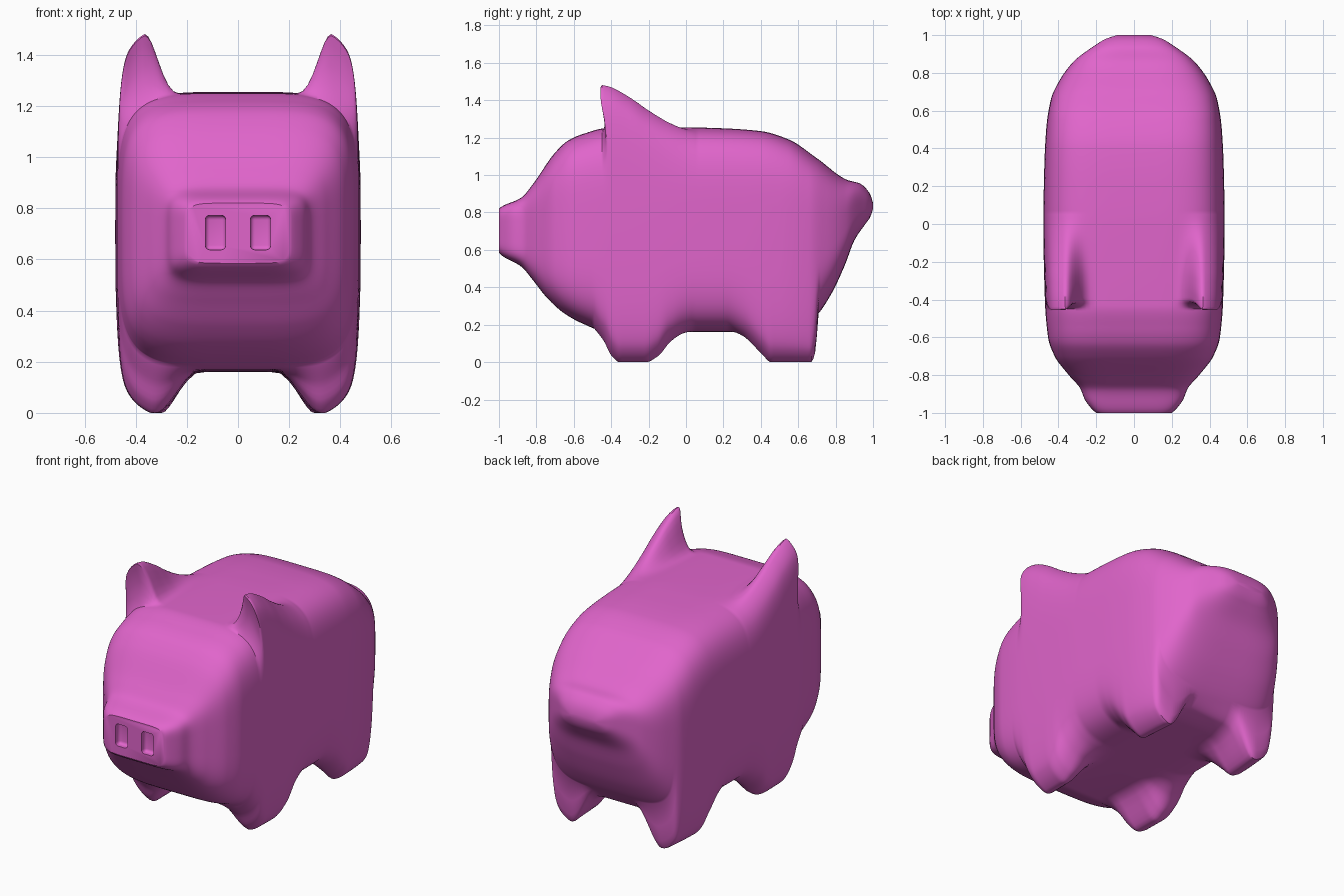
import bpy
import bmesh
import math
from mathutils import Matrix

old = bpy.data.objects.get("Cube")
if old:
    bpy.data.objects.remove(old, do_unlink=True)

pink = bpy.data.materials.new("pig pink")
pink.use_nodes = True
colour = (0.75, 0.13, 0.6, 1)
pink.diffuse_color = colour
pink.node_tree.nodes["Principled BSDF"].inputs["Base Color"].default_value = colour


def smoothstep(value, low, high):
    t = min(max((value - low) / (high - low), 0), 1)
    return t * t * (3 - 2 * t)


def smooth_curve(points):
    """Return a function that follows the points smoothly without overshoot."""
    steps = [(b[1] - a[1]) / (b[0] - a[0]) for a, b in zip(points, points[1:])]
    slopes = [steps[0]]
    for a, b in zip(steps, steps[1:]):
        slopes.append(2 * a * b / (a + b) if a * b > 0 else 0)
    slopes.append(steps[-1])

    def evaluate(y):
        if y <= points[0][0]:
            return points[0][1]
        for i in range(len(steps)):
            (start, a), (end, b) = points[i], points[i + 1]
            if y <= end:
                span = end - start
                t = (y - start) / span
                s = smoothstep(t, 0, 1)
                ease_in = t * (1 - t) * (1 - t) * span * slopes[i]
                ease_out = t * t * (t - 1) * span * slopes[i + 1]
                return a + (b - a) * s + ease_in + ease_out
        return points[-1][1]

    return evaluate


# Body outline along its length: back line, belly line and half width
back_line = smooth_curve([
    (-1, .82), (-.985, .832), (-.88, .88), (-.82, .95), (-.7, 1.12), (-.63, 1.185),
    (-.55, 1.22), (-.43, 1.25), (0, 1.255), (.2, 1.25), (.4, 1.235), (.55, 1.19),
    (.7, 1.09), (.86, .975), (.93, .955), (.97, .92), (.99, .885), (1, .85)])
belly_line = smooth_curve([
    (-1, .585), (-.985, .57), (-.88, .51), (-.82, .44), (-.74, .34), (-.65, .26),
    (-.55, .205), (-.45, .17), (0, .16), (.5, .16), (.62, .18), (.7, .25),
    (.78, .37), (.85, .52), (.9, .65), (.96, .74), (.985, .775), (1, .82)])
half_width = smooth_curve([
    (-1, .2), (-.985, .218), (-.93, .26), (-.87, .285), (-.8, .345), (-.7, .42),
    (-.6, .455), (-.4, .472), (0, .48), (.3, .475), (.5, .465), (.66, .44),
    (.75, .4), (.86, .32), (.95, .2), (.98, .15), (1, .09)])
squareness = smooth_curve([(-1, 6), (-.7, 4.5), (.6, 4.5), (1, 3)])

# How far legs and ears are drawn out of the body along its length
leg_amount = smooth_curve([
    (-.5, 0), (-.44, .4), (-.4, .8), (-.35, 1), (-.22, 1), (-.15, .82), (-.08, .38),
    (0, .08), (.05, 0), (.22, 0), (.3, .2), (.4, .72), (.46, 1), (.665, 1),
    (.69, .8), (.71, 0)])
ear_amount = smooth_curve([
    (-.445, 0), (-.425, .4), (-.41, .85), (-.395, 1), (-.36, .97), (-.28, .76),
    (-.2, .5), (-.1, .25), (0, .07), (.06, 0)])

EAR_HEIGHT = .275
EAR_LEAN = .06


def body_point(y, angle):
    """One skin point: rounded box section with legs and ears drawn out."""
    top, bottom, width = back_line(y), belly_line(y), half_width(y)
    power = 2 / squareness(y)
    c, s = math.cos(angle), math.sin(angle)
    across = math.copysign(abs(c) ** power, c)
    up = math.copysign(abs(s) ** power, s)
    x = across * width
    z = (top + bottom) / 2 + up * (top - bottom) / 2
    # Legs
    leg = leg_amount(y) * smoothstep(abs(across), .31, .72) * smoothstep(-up, .2, .8)
    z = max(z - leg * (bottom + .03), 0)
    # Ears, leaning forward at the tip
    ear = ear_amount(y) * smoothstep(abs(x), .2, .37) ** 2 * smoothstep(up, .2, .8)
    return x, y - EAR_LEAN * ear ** 3, z + EAR_HEIGHT * ear


def make_object(name, bm):
    mesh = bpy.data.meshes.new(name)
    bm.to_mesh(mesh)
    bm.free()
    mesh.materials.append(pink)
    obj = bpy.data.objects.new(name, mesh)
    bpy.context.collection.objects.link(obj)
    return obj


# Body skin: rings joined along the length, closed at snout and tail
RINGS, SIDES = 200, 128
bm = bmesh.new()
rings = []
for i in range(RINGS + 1):
    y = 2 * i / RINGS - 1
    rings.append([bm.verts.new(body_point(y, math.tau * k / SIDES)) for k in range(SIDES)])
for a, b in zip(rings, rings[1:]):
    for k in range(SIDES):
        n = (k + 1) % SIDES
        bm.faces.new((a[k], a[n], b[n], b[k]))
bm.faces.new(rings[0])
bm.faces.new(rings[-1])
bmesh.ops.recalc_face_normals(bm, faces=bm.faces)
body = make_object("pig_body", bm)


# Nostrils: rounded slots sunk into the snout
def nostril_cutter(side):
    bm = bmesh.new()
    place = Matrix.Translation((side * .088, -1, .705))
    size = Matrix.Diagonal((.08, .07, .135, 1))
    bmesh.ops.create_cube(bm, size=1, matrix=place @ size)
    bmesh.ops.bevel(bm, geom=bm.edges[:], offset=.018, segments=4,
                    profile=.5, affect='EDGES')
    cutter = make_object("nostril_cutter", bm)
    cutter.hide_render = True
    return cutter


bpy.ops.object.select_all(action='DESELECT')
bpy.context.view_layer.objects.active = body
body.select_set(True)
for side in (-1, 1):
    cutter = nostril_cutter(side)
    cut = body.modifiers.new("nostril", 'BOOLEAN')
    cut.operation = 'DIFFERENCE'
    cut.solver = 'EXACT'
    cut.object = cutter
    bpy.ops.object.modifier_apply(modifier=cut.name)
    bpy.data.objects.remove(cutter, do_unlink=True)

bpy.ops.object.shade_smooth_by_angle(angle=math.radians(40))
